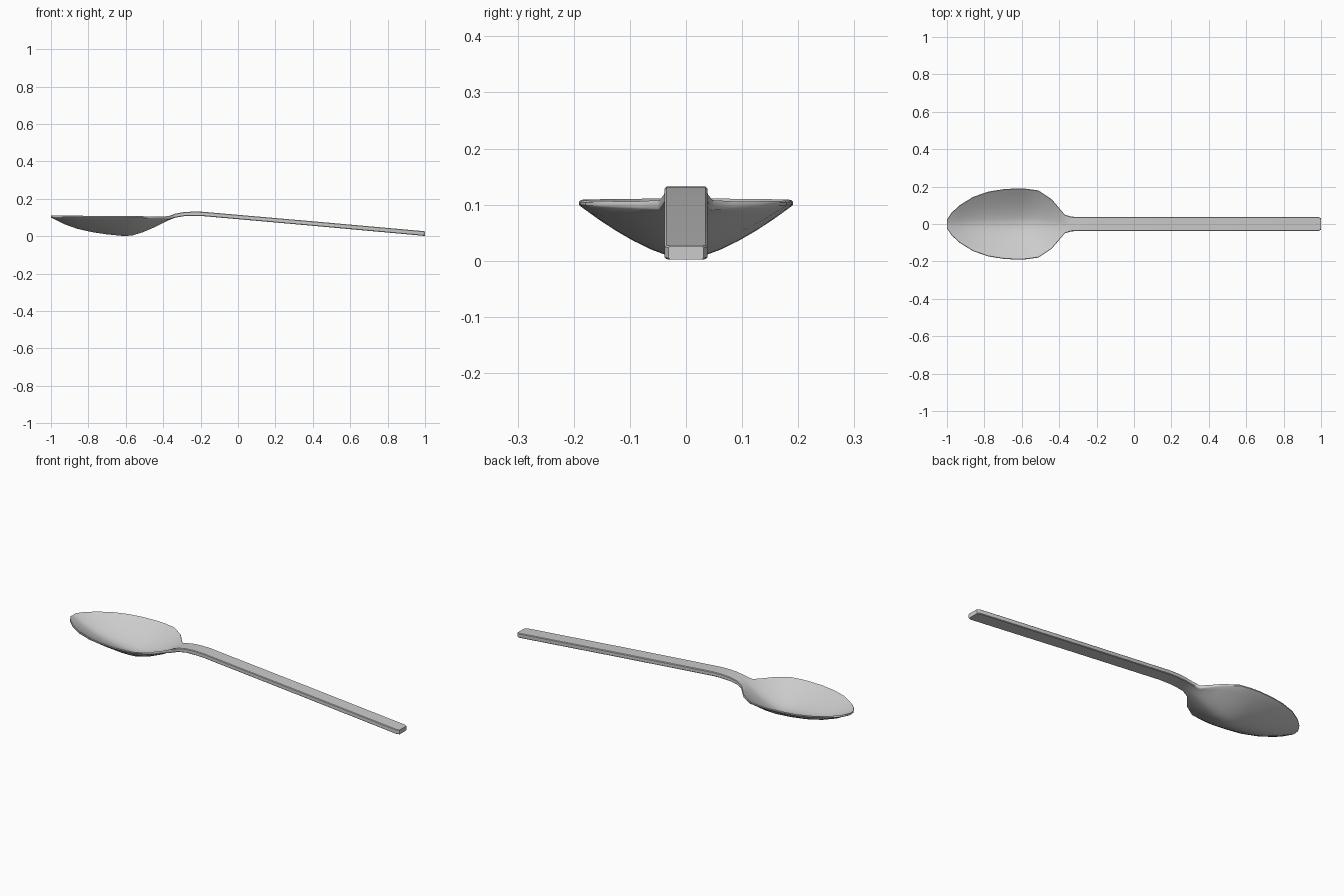
import bpy, bmesh, math

# Spoon stations: x, half width, rim height, hollow depth, thickness
stations = [
    (-1.0, 0.024, 0.112, 0.002, 0.010),
    (-0.975, 0.061, 0.111, 0.012, 0.011),
    (-0.93, 0.102, 0.110, 0.034, 0.011),
    (-0.86, 0.145, 0.110, 0.059, 0.011),
    (-0.78, 0.173, 0.109, 0.076, 0.011),
    (-0.70, 0.186, 0.109, 0.088, 0.011),
    (-0.62, 0.191, 0.108, 0.095, 0.011),
    (-0.57, 0.188, 0.108, 0.094, 0.011),
    (-0.51, 0.179, 0.107, 0.075, 0.011),
    (-0.44, 0.132, 0.106, 0.043, 0.012),
    (-0.40, 0.085, 0.106, 0.020, 0.014),
    (-0.37, 0.050, 0.108, 0.004, 0.018),
    (-0.335, 0.039, 0.121, 0.0, 0.021),
    (-0.29, 0.038, 0.129, 0.0, 0.022),
    (-0.24, 0.038, 0.132, 0.0, 0.023),
    (-0.19, 0.038, 0.131, 0.0, 0.023),
    (0.4, 0.038, 0.080, 0.0, 0.024),
    (0.985, 0.038, 0.028, 0.0, 0.025),
    (1.0, 0.031, 0.026, 0.0, 0.024),
]
N = 12  # strips across the width


def section(x, w, rim, depth, thick):
    """Closed ring: upper surface left to right, then underside back."""
    ts = [-1 + 2 * i / N for i in range(N + 1)]
    edge = 0.003
    sag = [depth * (1 - abs(t) ** 1.5) for t in ts]
    upper = [(x, t * (w - edge), rim - s) for t, s in zip(ts, sag)]
    lower = [(x, t * (w - edge), rim - thick - s) for t, s in zip(ts, sag)]
    right = [(x, w, rim - edge), (x, w, rim - thick + edge)]
    left = [(x, -w, rim - thick + edge), (x, -w, rim - edge)]
    return upper + right + lower[::-1] + left


# Bowl, neck and handle lofted as one continuous body
bm = bmesh.new()
rings = [[bm.verts.new(p) for p in section(*s)] for s in stations]
for a, b in zip(rings, rings[1:]):
    n = len(a)
    for i in range(n):
        j = (i + 1) % n
        bm.faces.new((a[i], a[j], b[j], b[i]))
bm.faces.new(rings[0])
bm.faces.new(rings[-1][::-1])
bmesh.ops.recalc_face_normals(bm, faces=bm.faces)

mesh = bpy.data.meshes.new("spoon")
bm.to_mesh(mesh)
bm.free()
spoon = bpy.data.objects.new("spoon", mesh)
bpy.context.collection.objects.link(spoon)
bpy.context.view_layer.objects.active = spoon
spoon.select_set(True)
bpy.ops.object.shade_smooth_by_angle(angle=math.radians(35))
